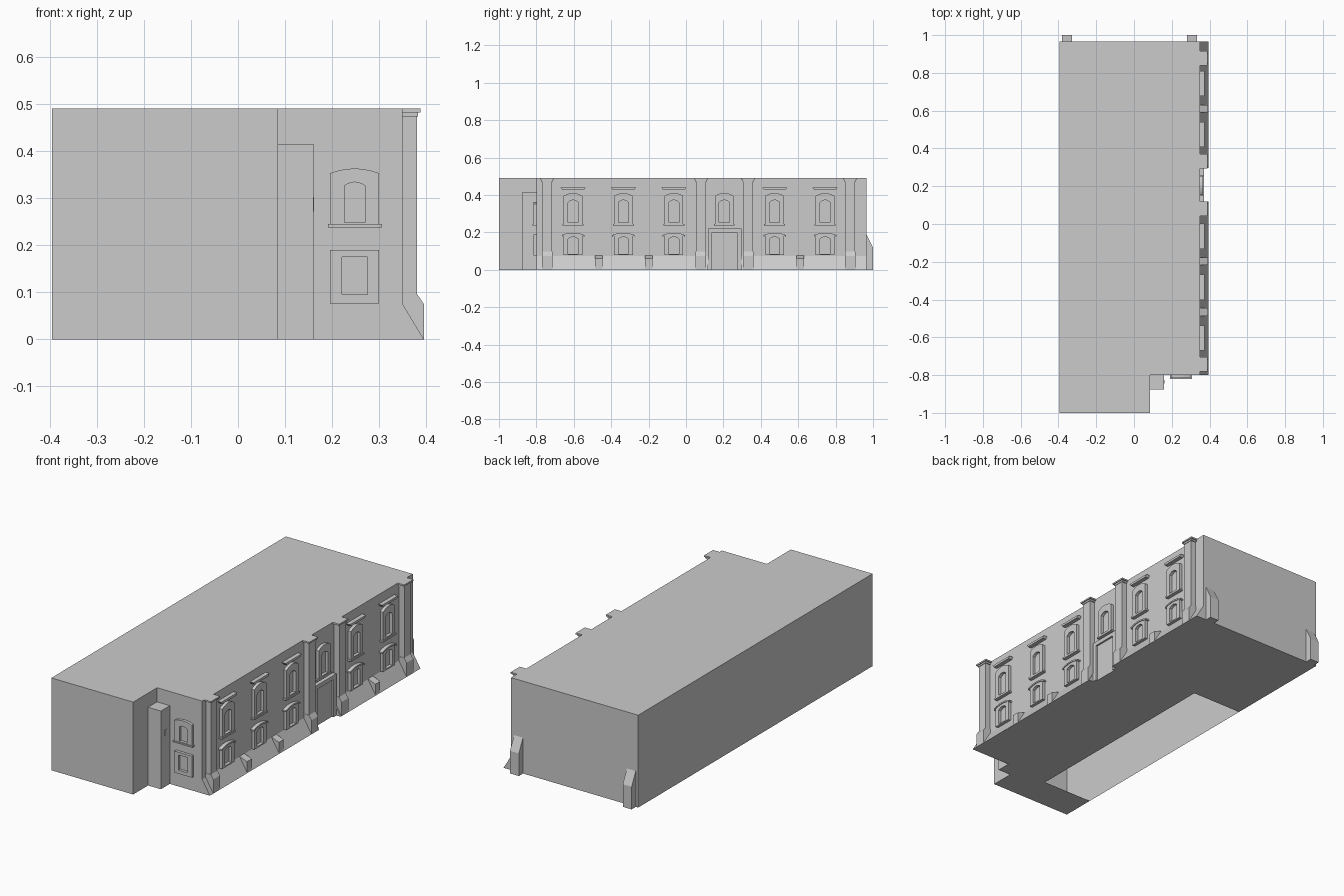
import bpy, bmesh, math

if "Cube" in bpy.data.objects:
    bpy.data.objects.remove(bpy.data.objects["Cube"])

WX, FY, BY, H = 0.35, -0.80, 0.965, 0.49   # facade plane, front plane, back plane, height


def finish(name, bm, fix=True):
    if fix:
        bmesh.ops.recalc_face_normals(bm, faces=bm.faces)
    me = bpy.data.meshes.new(name)
    bm.to_mesh(me)
    bm.free()
    ob = bpy.data.objects.new(name, me)
    bpy.context.collection.objects.link(ob)
    return ob


def place(axis, p, d):
    # axis y: profile is (x, z); axis x: profile is (y, z)
    return (p[0], d, p[1]) if axis == 'y' else (d, p[0], p[1])


def prism(name, pts, a, b, axis):
    bm = bmesh.new()
    lo = [bm.verts.new(place(axis, p, a)) for p in pts]
    hi = [bm.verts.new(place(axis, p, b)) for p in pts]
    bm.faces.new(lo)
    bm.faces.new(hi)
    n = len(pts)
    for i in range(n):
        j = (i + 1) % n
        bm.faces.new((lo[i], lo[j], hi[j], hi[i]))
    return finish(name, bm)


def box(name, x0, x1, y0, y1, z0, z1):
    return prism(name, [(x0, z0), (x1, z0), (x1, z1), (x0, z1)], y0, y1, 'y')


def arch(c, hw, z0, shoulder, peak, n=6):
    pts = [(c - hw, z0), (c + hw, z0)]
    for i in range(n + 1):
        t = 1 - 2 * i / n
        pts.append((c + hw * t, shoulder + (peak - shoulder) * (1 - t * t)))
    return pts


def frame(name, outer, inner, a, b, axis):
    # ring between two matching outlines, extruded from the wall
    bm = bmesh.new()
    loops = [[bm.verts.new(place(axis, p, d)) for p in pts]
             for pts, d in ((outer, a), (outer, b), (inner, b), (inner, a))]
    n = len(outer)
    for k in range(4):
        A, B = loops[k], loops[(k + 1) % 4]
        for i in range(n):
            j = (i + 1) % n
            bm.faces.new((A[i], A[j], B[j], B[i]))
    return finish(name, bm)


# Hollow body: walls, roof and a floor with a rectangular opening
bm = bmesh.new()
foot = [(-0.395, -1), (0.085, -1), (0.085, FY), (WX, FY), (WX, BY), (-0.395, BY)]
lo = [bm.verts.new((x, y, 0)) for x, y in foot]
hi = [bm.verts.new((x, y, H)) for x, y in foot]
bm.faces.new(hi)
for i in range(6):
    j = (i + 1) % 6
    bm.faces.new((lo[i], lo[j], hi[j], hi[i]))
for x0, x1, y0, y1 in [(-0.395, 0.085, -1, -0.82), (-0.10, 0.085, -0.82, 0.357),
                       (0.085, WX, FY, 0.357), (-0.395, WX, 0.357, BY)]:
    bm.faces.new([bm.verts.new((x, y, 0)) for x, y in
                  ((x0, y0), (x0, y1), (x1, y1), (x1, y0))])
finish("building_body", bm, fix=False)

# Side shaft in the front corner with a small plaque
box("corner_shaft", 0.085, 0.16, -0.875, FY, 0, 0.415)
box("shaft_plaque", 0.16, 0.162, -0.845, -0.825, 0.272, 0.302)

# Sloped skirt along the facade, interrupted by the door
for y0, y1 in [(FY, 0.118), (0.296, BY)]:
    prism("sloped_skirt", [(WX, 0), (0.395, 0), (WX, 0.075)], y0, y1, 'y')

# Pilasters with buttress feet and stepped caps
for c in (-0.743, 0.08, 0.332, 0.877):
    box("pilaster", WX, 0.38, c - 0.026, c + 0.026, 0.05, 0.475)
    prism("pilaster_foot", [(WX, 0), (0.395, 0), (0.395, 0.075), (0.38, 0.097), (WX, 0.097)],
          c - 0.028, c + 0.028, 'y')
    box("cap_lower", WX, 0.383, c - 0.031, c + 0.031, 0.473, 0.482)
    box("cap_upper", WX, 0.388, c - 0.038, c + 0.038, 0.482, H)

# Small footing blocks between the bays
for c in (-0.466, -0.198, 0.61):
    prism("footing_block", [(WX, 0), (0.393, 0), (0.393, 0.06), (WX, 0.077)],
          c - 0.02, c + 0.02, 'y')

# Facade windows: upper row in every bay, lower row and hoods skip the door bay
for i in range(6):
    c = -0.604 + 0.2695 * i
    frame("upper_window_frame", arch(c, 0.05, 0.245, 0.395, 0.411),
          arch(c, 0.027, 0.252, 0.36, 0.373), WX, 0.366, 'x')
    box("upper_window_sill", WX, 0.37, c - 0.056, c + 0.056, 0.237, 0.246)
    if i == 3:
        continue
    frame("lower_window_frame", arch(c, 0.05, 0.078, 0.185, 0.196),
          arch(c, 0.027, 0.085, 0.165, 0.176), WX, 0.366, 'x')
    hood = arch(c, 0.06, 0.18, 0.186, 0.198)
    under = arch(c, 0.06, 0.16, 0.178, 0.19)
    prism("lower_window_hood", hood[2:] + under[2:][::-1], WX, 0.37, 'x')
    prism("upper_window_hood", [(c - 0.058, 0.428), (c + 0.058, 0.428),
                                (c + 0.067, 0.44), (c - 0.067, 0.44)], WX, 0.372, 'x')

# Door with surround
prism("door_surround", [(0.118, 0), (0.14, 0), (0.14, 0.2), (0.273, 0.2), (0.273, 0),
                        (0.296, 0), (0.296, 0.222), (0.118, 0.222)], WX, 0.37, 'x')
box("door_panel", WX, 0.36, 0.14, 0.273, 0, 0.2)

# Windows on the front return wall
frame("front_upper_frame", arch(0.248, 0.052, 0.244, 0.353, 0.363),
      arch(0.248, 0.022, 0.248, 0.326, 0.334), FY, -0.815, 'y')
box("front_upper_sill", 0.191, 0.306, -0.82, FY, 0.238, 0.245)
frame("front_lower_frame", arch(0.248, 0.052, 0.076, 0.19, 0.19, 1),
      arch(0.248, 0.027, 0.095, 0.175, 0.175, 1), FY, -0.815, 'y')

# Buttresses on the back wall
for c in (-0.355, 0.307):
    prism("back_buttress", [(BY, 0), (1.0, 0), (1.0, 0.12), (BY, 0.19)],
          c - 0.026, c + 0.026, 'x')
